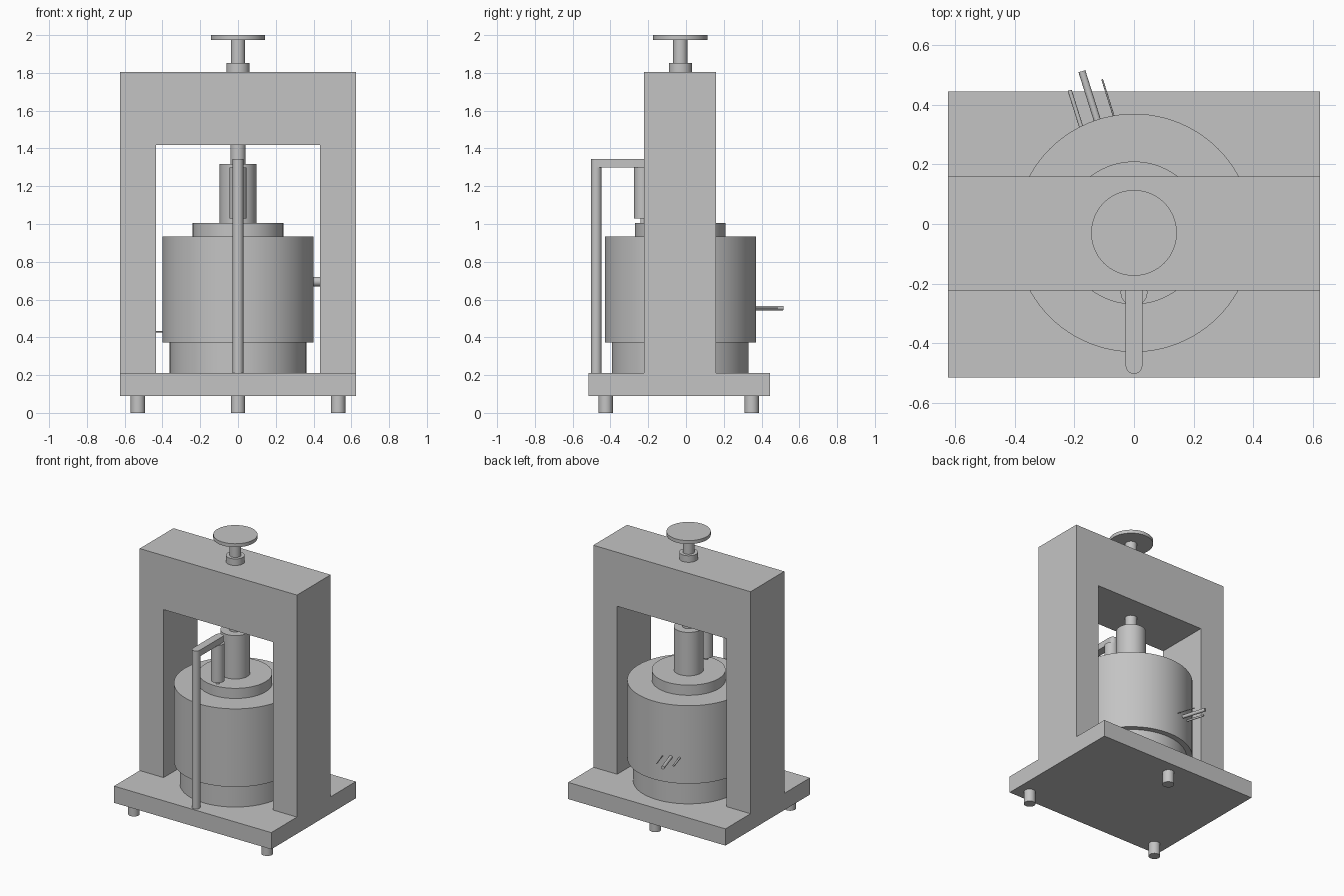
import bpy
import math
from mathutils import Vector

default = bpy.data.objects.get("Cube")
if default:
    bpy.data.objects.remove(default, do_unlink=True)

steel = bpy.data.materials.new("grey_steel")
steel.use_nodes = True
GREY = (0.55, 0.55, 0.55, 1)
steel.diffuse_color = GREY
steel.node_tree.nodes["Principled BSDF"].inputs["Base Color"].default_value = GREY

AXIS_Y = -0.03  # the press axis sits slightly forward of centre


def prism(name, outline, place, depth):
    """Extrude a closed outline along a depth vector."""
    n = len(outline)
    near = [Vector(place(*p)) for p in outline]
    verts = near + [v + Vector(depth) for v in near]
    faces = [tuple(reversed(range(n))), tuple(range(n, 2 * n))]
    faces += [(i, (i + 1) % n, (i + 1) % n + n, i + n) for i in range(n)]
    mesh = bpy.data.meshes.new(name)
    mesh.from_pydata(verts, [], faces)
    obj = bpy.data.objects.new(name, mesh)
    bpy.context.collection.objects.link(obj)
    mesh.materials.append(steel)
    # Recalculate outward normals
    import bmesh
    bm = bmesh.new()
    bm.from_mesh(mesh)
    bmesh.ops.recalc_face_normals(bm, faces=bm.faces)
    bm.to_mesh(mesh)
    bm.free()
    return obj


def smooth(obj):
    bpy.ops.object.select_all(action="DESELECT")
    obj.select_set(True)
    bpy.context.view_layer.objects.active = obj
    bpy.ops.object.shade_smooth_by_angle(angle=math.radians(30))


def rod(name, start, end, radius, sides=32):
    """Cylinder between two points."""
    a, b = Vector(start), Vector(end)
    bpy.ops.mesh.primitive_cylinder_add(vertices=sides, radius=radius,
                                        depth=(b - a).length, location=(a + b) / 2)
    obj = bpy.context.object
    obj.name = name
    obj.rotation_euler = (b - a).to_track_quat("Z", "Y").to_euler()
    obj.data.materials.append(steel)
    smooth(obj)
    return obj


def upright(name, radius, low, high, x=0, y=AXIS_Y, sides=32):
    return rod(name, (x, y, low), (x, y, high), radius, sides)


# Base plate and its three feet
prism("base_plate", [(-0.625, -0.515), (0.625, -0.515), (0.625, 0.445), (-0.625, 0.445)],
      lambda x, y: (x, y, 0.09), (0, 0, 0.12))
upright("front_left_foot", 0.038, 0, 0.09, 0.53, -0.425)
upright("front_right_foot", 0.038, 0, 0.09, -0.53, -0.425)
upright("back_foot", 0.038, 0, 0.09, 0, 0.348)

# Portal frame
half = [(0.625, 0.21), (0.625, 1.805), (-0.625, 1.805), (-0.625, 0.21)]
opening = [(-0.435, 0.21), (-0.435, 1.417), (0.435, 1.417), (0.435, 0.21)]
prism("portal_frame", half + opening, lambda x, z: (x, -0.223, z), (0, 0.383, 0))

# Pressure cell, stacked along the axis
upright("cell_pedestal", 0.362, 0.21, 0.372, sides=96)
upright("cell_body", 0.4, 0.372, 0.933, sides=96)
upright("cell_lid", 0.24, 0.933, 1.006, sides=96)
upright("piston", 0.097, 1.006, 1.318, sides=48)

# Loading screw with collar and handwheel
upright("screw_tip", 0.04, 1.318, 1.417)
upright("screw_collar", 0.061, 1.805, 1.852, sides=48)
upright("screw_stem", 0.038, 1.852, 1.975)
upright("handwheel", 0.144, 1.975, 2.0, sides=64)

# Gauge post, round-ended arm and gauge
POST_Y, ARM_END, R = -0.475, -0.215, 0.028
upright("gauge_post", R, 0.21, 1.3, y=POST_Y)
arcs = []
for centre, turn in ((ARM_END, 0), (POST_Y, math.pi)):
    for i in range(17):
        t = turn + math.pi * i / 16
        arcs.append((R * math.cos(t), centre + R * math.sin(t)))
smooth(prism("gauge_arm", arcs, lambda x, y: (x, y, 1.3), (0, 0, 0.045)))
upright("gauge_barrel", 0.045, 1.03, 1.3, y=-0.23)
upright("gauge_tip", 0.012, 1.006, 1.03, y=-0.23, sides=16)

# Parallel connector pins at the back of the cell
for name, x, y, radius in (("wide_pin", -0.175, 0.513, 0.012),
                           ("medium_pin", -0.216, 0.449, 0.007),
                           ("thin_pin", -0.107, 0.486, 0.003)):
    rod(name, (x + 0.06, y - 0.191, 0.555), (x, y, 0.555), radius, 16)

# Side connections between the cell and the frame columns
rod("left_port", (0.39, AXIS_Y, 0.695), (0.437, AXIS_Y, 0.695), 0.025)
rod("right_port", (-0.39, AXIS_Y, 0.43), (-0.437, AXIS_Y, 0.43), 0.004, 12)
